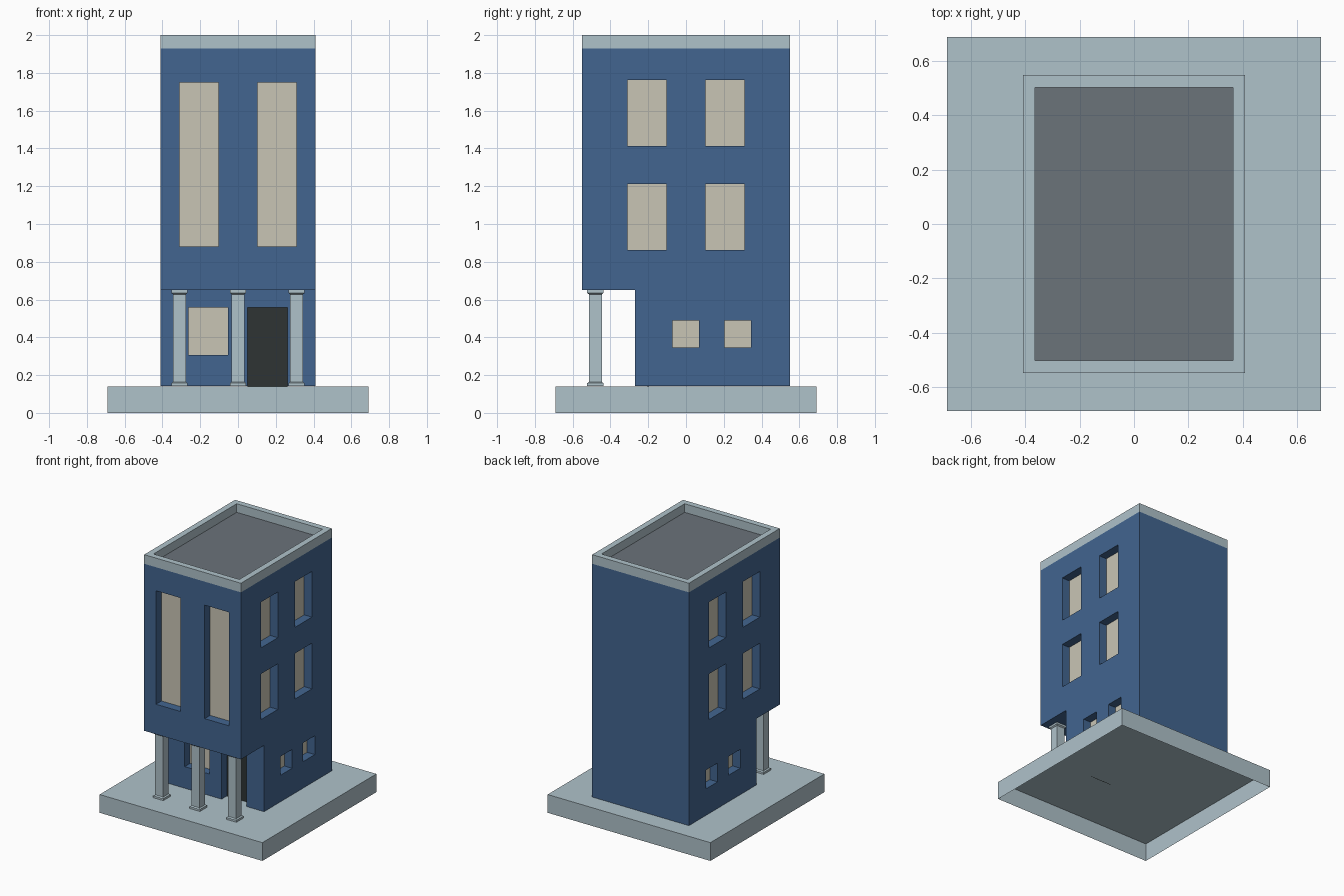
import bpy, bmesh

if "Cube" in bpy.data.objects:
    bpy.data.objects.remove(bpy.data.objects["Cube"])


def material(name, rgb):
    lin = [((c / 255 + 0.055) / 1.055) ** 2.4 for c in rgb]
    m = bpy.data.materials.new(name)
    m.diffuse_color = (*lin, 1)
    m.use_nodes = True
    m.node_tree.nodes["Principled BSDF"].inputs["Base Color"].default_value = m.diffuse_color
    return m


BLUE = material("wall_blue", (66, 101, 144))
STONE = material("pale_stone", (175, 194, 202))
CREAM = material("cream_glass", (201, 197, 181))
DARK = material("door_dark", (46, 52, 51))
ROOF = material("roof_grey", (107, 115, 122))


def finish(name, bm, *mats):
    bmesh.ops.recalc_face_normals(bm, faces=bm.faces)
    me = bpy.data.meshes.new(name)
    bm.to_mesh(me)
    bm.free()
    for m in mats:
        me.materials.append(m)
    ob = bpy.data.objects.new(name, me)
    bpy.context.collection.objects.link(ob)
    return ob


def add_box(bm, x0, x1, y0, y1, z0, z1):
    vs = bmesh.ops.create_cube(bm, size=1)["verts"]
    for v in vs:
        v.co = (x1 if v.co.x > 0 else x0, y1 if v.co.y > 0 else y0, z1 if v.co.z > 0 else z0)
    return vs


# Base slab, hollow and open underneath
bm = bmesh.new()
add_box(bm, -0.69, 0.69, -0.69, 0.69, 0, 0.14)
bm.faces.ensure_lookup_table()
low = [f for f in bm.faces if f.calc_center_median().z < 0.01]
bmesh.ops.delete(bm, geom=low, context="FACES_ONLY")
base = finish("base_slab", bm, STONE)
if max(base.data.polygons, key=lambda p: p.center.z).normal.z < 0:
    base.data.flip_normals()

# Building body: side profile with overhang, extruded across x
GROUND = 0.142
profile = [(-0.27, GROUND), (0.55, GROUND), (0.55, 1.93), (-0.55, 1.93), (-0.55, 0.65), (-0.27, 0.65)]
bm = bmesh.new()
face = bm.faces.new([bm.verts.new((-0.41, y, z)) for y, z in profile])
ext = bmesh.ops.extrude_face_region(bm, geom=[face])["geom"]
bmesh.ops.translate(bm, vec=(0.82, 0, 0), verts=[g for g in ext if isinstance(g, bmesh.types.BMVert)])
body = finish("building_body", bm, BLUE)

# Openings: each cuts a recess and gets a thin pane at its back
DEPTH, PLATE, OUT = 0.07, 0.004, 0.02
cut, glass, door = bmesh.new(), bmesh.new(), bmesh.new()


def front_opening(x0, x1, z0, z1, y, pane, drop=0.0):
    add_box(cut, x0, x1, y - OUT, y + DEPTH, z0 - drop, z1)
    add_box(pane, x0, x1, y + DEPTH - PLATE, y + DEPTH + 0.002, z0, z1)


def side_opening(y0, y1, z0, z1):
    for s in (-1, 1):
        for target, a, b in ((cut, 0.41 + OUT, 0.41 - DEPTH),
                             (glass, 0.41 - DEPTH + PLATE, 0.41 - DEPTH - 0.002)):
            xa, xb = sorted((s * a, s * b))
            add_box(target, xa, xb, y0, y1, z0, z1)


for x in (-0.31, 0.103):
    front_opening(x, x + 0.207, 0.88, 1.75, -0.55, glass)
front_opening(-0.263, -0.053, 0.307, 0.558, -0.27, glass)
front_opening(0.05, 0.263, 0.14, 0.558, -0.27, door, drop=0.02)
for y in (-0.31, 0.103):
    for z in (0.862, 1.412):
        side_opening(y, y + 0.207, z, z + 0.35)
for y in (-0.072, 0.203):
    side_opening(y, y + 0.142, 0.345, 0.489)

cutter = finish("opening_cutter", cut, BLUE)
cutter.hide_render = True
cutter.hide_viewport = True
cutter.display_type = "WIRE"
mod = body.modifiers.new("openings", "BOOLEAN")
mod.operation = "DIFFERENCE"
mod.solver = "EXACT"
mod.object = cutter
finish("window_panes", glass, CREAM)
finish("front_door", door, DARK)

# Parapet with the sunken roof surface
bm = bmesh.new()
add_box(bm, -0.41, 0.41, -0.55, 0.55, 1.93, 2.0)
top = max(bm.faces, key=lambda f: f.calc_center_median().z)
bmesh.ops.inset_region(bm, faces=[top], thickness=0.065)
inner = bmesh.ops.extrude_face_region(bm, geom=[top])["geom"]
bmesh.ops.delete(bm, geom=[top], context="FACES_ONLY") if top.is_valid else None
for g in inner:
    if isinstance(g, bmesh.types.BMVert):
        g.co.z = 1.934
    elif isinstance(g, bmesh.types.BMFace):
        g.material_index = 1
finish("parapet_and_roof", bm, STONE, ROOF)

# Porch columns: square stacked profile with flared foot and cap
rings = [(0.043, GROUND), (0.043, 0.157), (0.034, 0.164), (0.034, 0.628), (0.043, 0.635), (0.043, 0.65)]
for name, cx in (("left", -0.31), ("middle", 0.0), ("right", 0.31)):
    bm = bmesh.new()
    loops = [[bm.verts.new((cx + sx * r, -0.48 + sy * r, z))
              for sx, sy in ((-1, -1), (1, -1), (1, 1), (-1, 1))] for r, z in rings]
    for a, b in zip(loops, loops[1:]):
        for i in range(4):
            j = (i + 1) % 4
            bm.faces.new((a[i], a[j], b[j], b[i]))
    bm.faces.new(loops[0])
    bm.faces.new(loops[-1])
    finish(name + "_column", bm, STONE)
